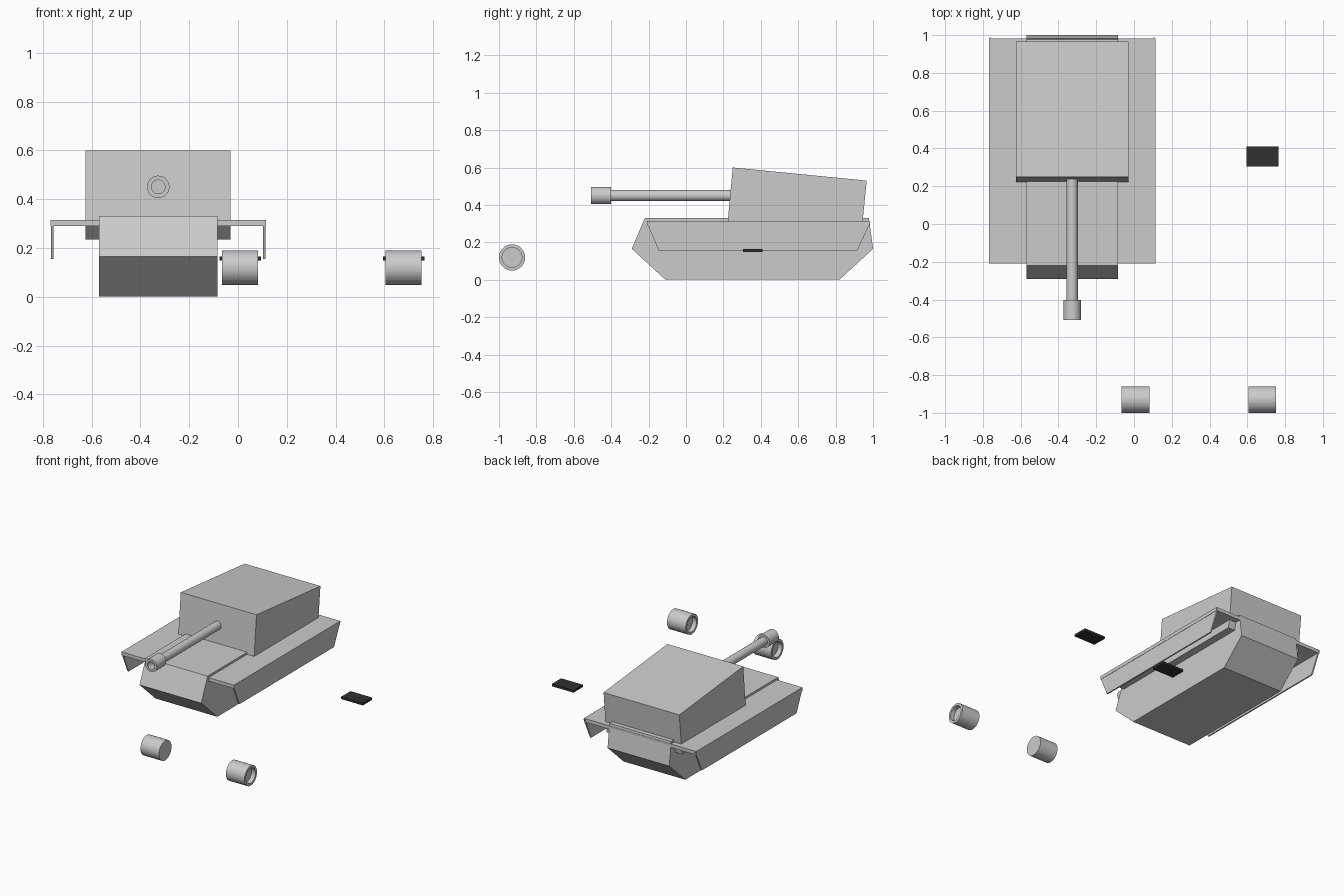
import bpy, bmesh
from math import cos, sin, tau

if "Cube" in bpy.data.objects:
    bpy.data.objects.remove(bpy.data.objects["Cube"])

CX = -0.327   # centreline of the vehicle


def finish(name, bm):
    bmesh.ops.remove_doubles(bm, verts=bm.verts, dist=1e-5)
    bmesh.ops.recalc_face_normals(bm, faces=bm.faces)
    mesh = bpy.data.meshes.new(name)
    bm.to_mesh(mesh)
    bm.free()
    ob = bpy.data.objects.new(name, mesh)
    bpy.context.collection.objects.link(ob)
    return ob


def extrude_x(name, profile, x0, x1):
    """Side profile (y, z) extruded between two x positions."""
    bm = bmesh.new()
    face = bm.faces.new([bm.verts.new((x0, y, z)) for y, z in profile])
    new = bmesh.ops.extrude_face_region(bm, geom=[face])["geom"]
    verts = [v for v in new if isinstance(v, bmesh.types.BMVert)]
    bmesh.ops.translate(bm, verts=verts, vec=(x1 - x0, 0, 0))
    return finish(name, bm)


def box(name, x, y, z):
    prof = [(y[0], z[0]), (y[1], z[0]), (y[1], z[1]), (y[0], z[1])]
    return extrude_x(name, prof, *x)


def lathe(name, profile, place, sides=48):
    """Revolve (radius, along) points; place maps (a, b, along) to xyz."""
    bm = bmesh.new()
    rings = [[bm.verts.new(place(r * cos(tau * i / sides), r * sin(tau * i / sides), d))
              for i in range(sides)] for r, d in profile]
    for a, b in zip(rings, rings[1:]):
        for i in range(sides):
            j = (i + 1) % sides
            bm.faces.new((a[i], a[j], b[j], b[i]))
    bm.faces.new(rings[0])
    bm.faces.new(rings[-1])
    return finish(name, bm)


# Hull with sloped nose and tail
extrude_x("hull", [(-0.11, 0), (-0.29, 0.165), (-0.22, 0.33), (0.978, 0.33),
                   (1.0, 0.165), (0.82, 0)], CX - 0.242, CX + 0.242)

# Wide fender plate and side skirts
box("fender_plate", (CX - 0.441, CX + 0.441), (-0.208, 0.982), (0.29, 0.315))
skirt = [(-0.205, 0.295), (-0.145, 0.155), (0.915, 0.155), (0.988, 0.31), (-0.205, 0.31)]
for side, s in (("left", -1), ("right", 1)):
    extrude_x(side + "_skirt", skirt, CX + s * 0.439, CX + s * 0.429)

# Turret wedge, its chamfered base reaching below the fenders
extrude_x("turret", [(0.222, 0.30), (0.25, 0.60), (0.966, 0.53), (0.943, 0.30),
                     (0.93, 0.235), (0.29, 0.235)], CX - 0.297, CX + 0.297)


# Gun barrel with thicker hollow muzzle
def along_y(a, b, d):
    return (CX + a, d, 0.45 + b)


lathe("gun", [(0.03, 0.27), (0.03, -0.402), (0.046, -0.402), (0.046, -0.507),
              (0.028, -0.507), (0.028, -0.45)], along_y)

# Loose road wheels: one dished on the inside only, one dished on both sides
wheel = [(0.053, -0.042), (0.053, -0.073), (0.07, -0.073), (0.07, 0.073)]
dish = [(0.053, 0.073), (0.053, 0.042)]
for name, x, prof in (("inner_wheel", 0.008, wheel), ("outer_wheel", 0.678, wheel + dish)):
    lathe(name, prof, lambda a, b, d: (x + d, -0.93 + a, 0.119 + b))

# Loose dark track links
dark = bpy.data.materials.new("dark_track")
dark.diffuse_color = (0.03, 0.03, 0.03, 1)
dark.use_nodes = True
dark.node_tree.nodes["Principled BSDF"].inputs["Base Color"].default_value = dark.diffuse_color
for name, x in (("inner_track_link", 0.009), ("outer_track_link", 0.68)):
    link = box(name, (x - 0.085, x + 0.085), (0.305, 0.41), (0.149, 0.165))
    link.data.materials.append(dark)
